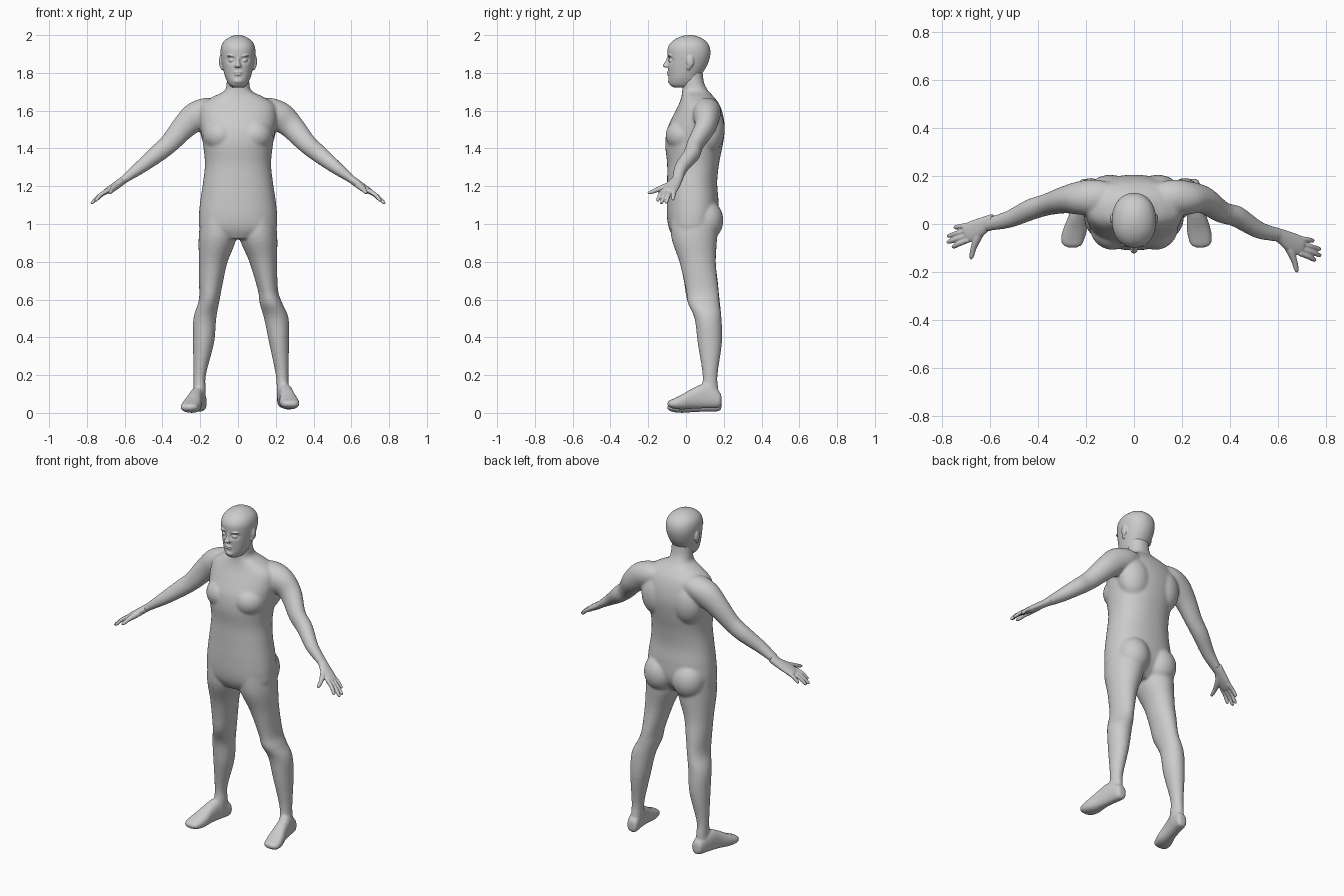
import bpy, bmesh, math
from mathutils import Vector as V, Matrix


def loft(bm, secs, n=40, sub=5, power=2.0):
    """Closed tube through sections (centre, u axis, v axis), spline-smoothed."""
    pts = []
    for i in range(len(secs) - 1):
        quad = [secs[max(0, min(len(secs) - 1, i + k))] for k in (-1, 0, 1, 2)]
        for s in range(sub):
            t = s / sub
            w = (-.5*t + t*t - .5*t**3, 1 - 2.5*t*t + 1.5*t**3,
                 .5*t + 2*t*t - 1.5*t**3, -.5*t*t + .5*t**3)
            pts.append([sum((q[c] * k for q, k in zip(quad, w)), V((0, 0, 0))) for c in range(3)])
    pts.append(secs[-1])
    rings = []
    for c, u, v in pts:
        ring = []
        for k in range(n):
            a = 2 * math.pi * k / n
            ca, sa = math.cos(a), math.sin(a)
            x = math.copysign(abs(ca) ** (2 / power), ca)
            y = math.copysign(abs(sa) ** (2 / power), sa)
            ring.append(bm.verts.new(c + u * x + v * y))
        rings.append(ring)
    for a, b in zip(rings, rings[1:]):
        for k in range(n):
            bm.faces.new((a[k], a[(k+1) % n], b[(k+1) % n], b[k]))
    bm.faces.new(rings[0][::-1])
    bm.faces.new(rings[-1])


def level(z, x0, x1, y0, y1):
    """Horizontal section from its extents."""
    return (V(((x0+x1)/2, (y0+y1)/2, z)), V(((x1-x0)/2, 0, 0)), V((0, (y1-y0)/2, 0)))


def limb(bm, pts, n=24):
    """Tube along points (x, y, z, depth radius, height radius)."""
    secs = []
    for i, p in enumerate(pts):
        d = V(pts[min(i+1, len(pts)-1)][:3]) - V(pts[max(i-1, 0)][:3])
        d.normalize()
        side = (V((0, 1, 0)) - d * d.y).normalized()
        secs.append((V(p[:3]), side * p[3], d.cross(side) * p[4]))
    loft(bm, secs, n)


def ball(bm, loc, size):
    m = Matrix.Translation(loc) @ Matrix.Diagonal((*size, 1))
    bmesh.ops.create_uvsphere(bm, u_segments=24, v_segments=16, radius=1, matrix=m)


def fuse(bm, name, voxel, smooth):
    """Merge overlapping volumes into one smooth skin."""
    bmesh.ops.recalc_face_normals(bm, faces=bm.faces[:])
    me = bpy.data.meshes.new(name)
    bm.to_mesh(me)
    bm.free()
    ob = bpy.data.objects.new(name, me)
    bpy.context.collection.objects.link(ob)
    r = ob.modifiers.new("skin", 'REMESH')
    r.mode, r.voxel_size, r.use_smooth_shade = 'VOXEL', voxel, True
    s = ob.modifiers.new("soften", 'SMOOTH')
    s.factor, s.iterations = 0.5, smooth
    bpy.context.view_layer.objects.active = ob
    for m in ("skin", "soften"):
        bpy.ops.object.modifier_apply(modifier=m)
    return ob


# Torso and neck
body = bmesh.new()
torso = [(.92, .09, -.06, .10), (.97, .195, -.088, .145), (1.03, .207, -.1, .17),
         (1.12, .2, -.102, .172), (1.22, .185, -.1, .165), (1.32, .175, -.1, .175),
         (1.42, .185, -.11, .195), (1.5, .198, -.1, .205), (1.57, .205, -.07, .198),
         (1.63, .195, -.04, .178), (1.67, .14, -.025, .15), (1.705, .072, -.02, .118),
         (1.75, .06, -.02, .095), (1.81, .058, -.02, .088)]
loft(body, [level(z, -w, w, a, b) for z, w, a, b in torso], 64, 5, 2.25)
for s in (-1, 1):
    ball(body, (s*.095, .105, 1.02), (.095, .093, .11))      # buttocks
    ball(body, (s*.09, -.01, 1.47), (.095, .098, .09))       # chest
    ball(body, (s*.1, .12, 1.5), (.1, .085, .13))            # shoulder blades

# Legs: height, inner x, outer x, front y, back y
legs = {-1: [(1.06, .02, .195, -.08, .17), (.93, .008, .208, -.078, .165), (.8, .055, .207, -.035, .158),
             (.7, .078, .207, -.012, .168), (.6, .097, .207, .005, .178), (.5, .115, .236, .045, .188),
             (.37, .127, .238, .062, .19), (.2, .17, .236, .088, .167), (.12, .17, .235, .08, .172),
             (.05, .172, .235, .08, .175)],
        1: [(1.06, .02, .195, -.08, .17), (.93, .008, .208, -.078, .165), (.8, .06, .207, -.035, .158),
            (.65, .105, .212, .0, .172), (.58, .115, .235, .01, .178), (.5, .138, .268, .045, .188),
            (.37, .165, .27, .062, .19), (.2, .2, .267, .088, .167), (.12, .205, .268, .08, .172),
            (.06, .208, .27, .08, .175)]}
# Feet: y, half width, top, bottom; swinging from heel x to toe x
foot = [(.188, .022, .075, .02), (.17, .034, .1, .008), (.1, .037, .135, .006), (.04, .04, .115, .004),
        (-.02, .05, .08, 0), (-.065, .049, .058, .004), (-.088, .04, .048, .012), (-.098, .02, .04, .02)]
for s, heel, toe, lift in ((-1, .198, .257, 0), (1, .24, .277, .018)):
    loft(body, [level(z, s*a, s*b, f, k) for z, a, b, f, k in legs[s]], 40)
    secs = []
    for y, w, top, bot in foot:
        x = heel + (toe - heel) * min(1, max(0, (.17 - y) / .24))
        secs.append((V((s*x, y, (top+bot)/2 + lift)), V((w, 0, 0)), V((0, 0, (top-bot)/2))))
    loft(body, secs, 32, 5, 2.4)

# Arms: shoulder, elbow, wrist
for s, ye, yw in ((-1, .08, .0), (1, .05, -.045)):
    limb(body, [(s*.09, .11, 1.615, .06, .05), (s*.16, .11, 1.6, .075, .07), (s*.225, .108, 1.568, .07, .077),
                (s*.29, .1, 1.51, .056, .065), (s*.365, ye, 1.425, .045, .052),
                (s*.43, ye - .02, 1.37, .044, .047), (s*.52, yw + .02, 1.298, .036, .035),
                (s*.6, yw, 1.238, .029, .022), (s*.62, yw - .005, 1.222, .029, .02)], 32)
fuse(body, "body", .007, 9)

# Hands: palm, four fingers and thumb
tips = [(.757, -.152, 1.122), (.779, -.132, 1.108), (.778, -.106, 1.11), (.75, -.07, 1.128)]
for s, name, dy in ((-1, "left_hand", .055), (1, "right_hand", 0)):
    hand = bmesh.new()
    limb(hand, [(s*.585, -.04 + dy, 1.249, .028, .021), (s*.61, -.05 + dy, 1.23, .03, .021),
                (s*.65, -.073 + dy, 1.202, .04, .02), (s*.69, -.09 + dy, 1.177, .041, .016),
                (s*.705, -.095 + dy, 1.168, .036, .012)])
    for i, (x, y, z) in enumerate(tips):
        k = V((s*(.69 - .003*i), -.122 + .021*i + dy, 1.178))
        t = V((s*x, y + dy, z))
        m = k.lerp(t, .5) + V((s*.003, 0, .005))
        limb(hand, [(*k, .011, .013), (*m, .0105, .011), (*k.lerp(t, .9), .009, .009), (*t, .004, .004)], 14)
    limb(hand, [(s*.625, -.06 + dy, 1.215, .02, .018), (s*.652, -.115 + dy, 1.195, .016, .018),
                (s*.668, -.155 + dy, 1.18, .012, .013), (s*.676, -.187 + dy, 1.168, .01, .01),
                (s*.68, -.202 + dy, 1.163, .004, .004)], 16)
    fuse(hand, name, .0035, 3)

# Head with face
head = bmesh.new()
skull = [(1.722, .028, -.062, .03), (1.735, .045, -.083, .05), (1.76, .06, -.091, .07), (1.79, .071, -.092, .082),
         (1.84, .083, -.096, .112), (1.89, .091, -.098, .128), (1.93, .091, -.097, .127), (1.96, .08, -.08, .113),
         (1.983, .056, -.05, .085), (1.996, .028, -.015, .052), (2.0, .008, .01, .028)]
loft(head, [level(z, -w, w, a, b) for z, w, a, b in skull], 72, 8, 2.15)
for v in head.verts:                                          # eye sockets
    if v.co.y < 0:
        r = ((abs(v.co.x) - .036) / .02) ** 2 + ((v.co.z - 1.868) / .014) ** 2
        v.co.y += .016 * math.exp(-r)
loft(head, [level(1.882, -.009, .009, -.1, -.07), level(1.86, -.01, .01, -.11, -.07),
            level(1.838, -.018, .018, -.124, -.07), level(1.828, -.015, .015, -.113, -.07)], 20)   # nose
ball(head, (0, -.085, 1.803), (.026, .018, .006))             # upper lip
ball(head, (0, -.083, 1.791), (.023, .018, .006))             # lower lip
ball(head, (0, -.077, 1.757), (.028, .02, .017))              # chin
for s in (-1, 1):
    ball(head, (s*.035, -.08, 1.866), (.015, .013, .010))     # eyes
    ball(head, (s*.033, -.083, 1.891), (.026, .015, .007))    # brows
    ball(head, (s*.09, .022, 1.86), (.011, .02, .034))        # ears
    ball(head, (s*.083, .014, 1.832), (.011, .012, .018))     # ear lobes
fuse(head, "head", .0038, 4)
